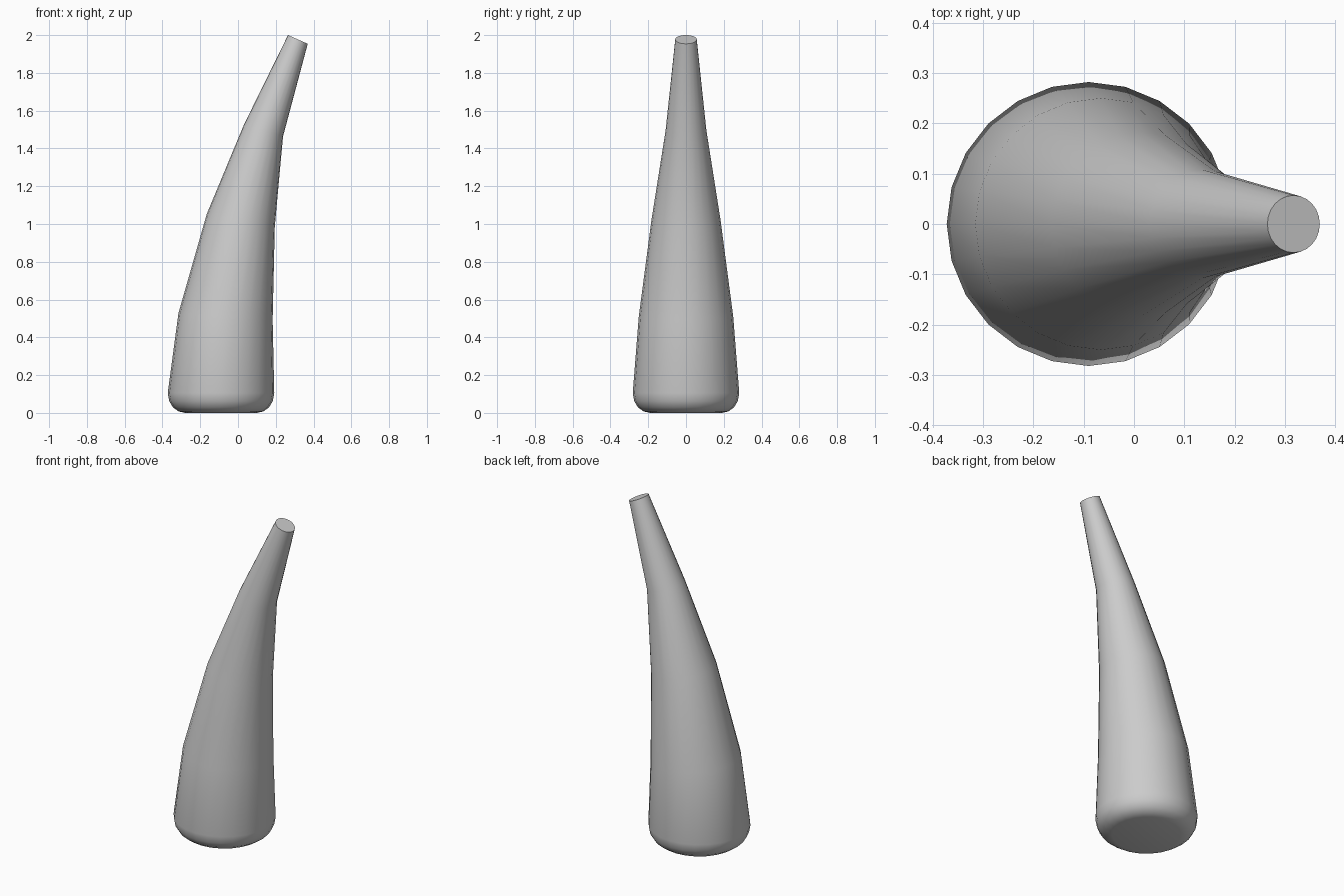
import bpy, bmesh
from math import cos, sin, radians, pi
from mathutils import Vector

cube = bpy.data.objects.get("Cube")
if cube:
    bpy.data.objects.remove(cube, do_unlink=True)

SIDES = 24
# rings from base to tip: centre x, centre z, radius, tilt in degrees
RINGS = [
    (-0.09, 0.0, 0.19, 0),
    (-0.09, 0.008, 0.225, 0),
    (-0.09, 0.03, 0.255, 0),
    (-0.09, 0.062, 0.274, 0),
    (-0.09, 0.105, 0.282, 0),
    (-0.066, 0.51, 0.25, 4),
    (0.015, 1.02, 0.183, 11),
    (0.135, 1.495, 0.108, 17),
    (0.317, 1.977, 0.057, 24),
]

grey = bpy.data.materials.new("light grey")
grey.use_nodes = True
colour = (0.6, 0.6, 0.6, 1)
grey.diffuse_color = colour
grey.node_tree.nodes["Principled BSDF"].inputs["Base Color"].default_value = colour

# curved tapering horn with a rounded base and flat tip
bm = bmesh.new()
loops = []
for cx, cz, r, tilt in RINGS:
    t = radians(tilt)
    loop = []
    for i in range(SIDES):
        a = 2 * pi * i / SIDES
        u = r * cos(a)
        loop.append(bm.verts.new(Vector((cx + u * cos(t), r * sin(a), cz - u * sin(t)))))
    loops.append(loop)
for low, high in zip(loops, loops[1:]):
    for i in range(SIDES):
        j = (i + 1) % SIDES
        bm.faces.new((low[i], low[j], high[j], high[i]))
bm.faces.new(list(reversed(loops[0])))
bm.faces.new(loops[-1])

mesh = bpy.data.meshes.new("horn")
bm.to_mesh(mesh)
bm.free()
mesh.materials.append(grey)
horn = bpy.data.objects.new("horn", mesh)
bpy.context.collection.objects.link(horn)

bpy.context.view_layer.objects.active = horn
horn.select_set(True)
bpy.ops.object.shade_smooth_by_angle(angle=radians(40))
